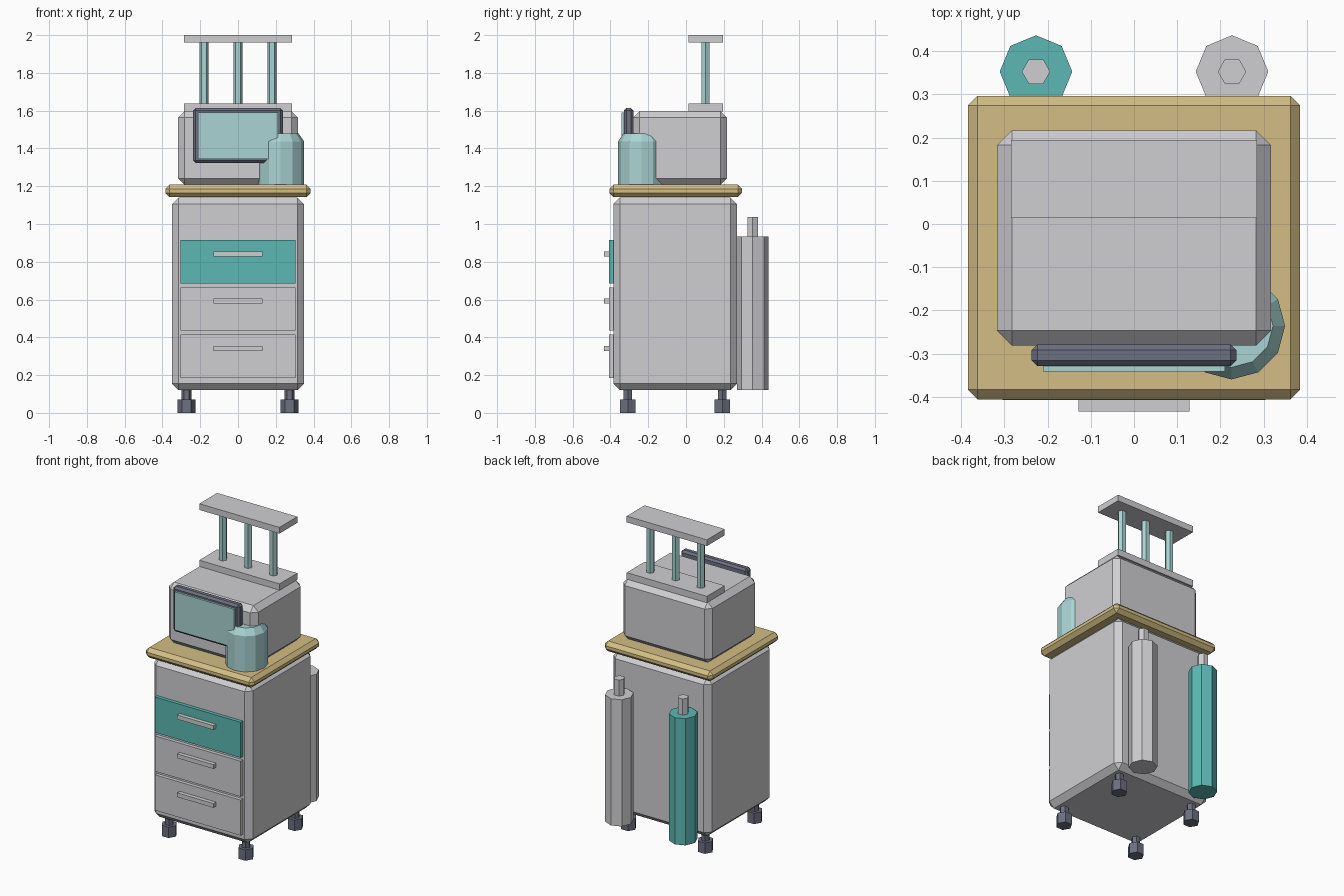
import bpy
import bmesh
from math import pi
from mathutils import Matrix, Vector

cube = bpy.data.objects.get("Cube")
if cube:
    bpy.data.objects.remove(cube, do_unlink=True)


def material(name, rgb):
    """Flat material from 0-255 display values, converted to linear."""
    lin = [((c / 255 + 0.055) / 1.055) ** 2.4 for c in rgb] + [1.0]
    m = bpy.data.materials.new(name)
    m.use_nodes = True
    m.diffuse_color = lin
    m.node_tree.nodes["Principled BSDF"].inputs["Base Color"].default_value = lin
    return m


GREY = material("light_grey", (207, 207, 210))
TEAL = material("teal", (92, 185, 180))
PALE = material("pale_teal", (170, 212, 212))
TAN = material("tan", (211, 190, 133))
DARK = material("dark_grey", (108, 112, 128))


def finish(name, bm, mat):
    me = bpy.data.meshes.new(name)
    bm.to_mesh(me)
    bm.free()
    me.materials.append(mat)
    ob = bpy.data.objects.new(name, me)
    bpy.context.collection.objects.link(ob)
    return ob


def box(name, mat, x, y, z, bevel=0):
    """Box from (min, max) ranges, with an optional one-step chamfer."""
    bm = bmesh.new()
    size = [r[1] - r[0] for r in (x, y, z)]
    mid = Vector([(r[0] + r[1]) / 2 for r in (x, y, z)])
    bmesh.ops.create_cube(bm, size=1, matrix=Matrix.Translation(mid) @ Matrix.Diagonal((*size, 1)))
    if bevel:
        bmesh.ops.bevel(bm, geom=bm.edges[:], offset=bevel, segments=1,
                        affect='EDGES', clamp_overlap=True)
    return finish(name, bm, mat)


def prism(name, mat, sides, r, x, y, z, r_top=None):
    """Upright prism or frustum with a corner facing +x."""
    bm = bmesh.new()
    move = Matrix.Translation((x, y, (z[0] + z[1]) / 2))
    bmesh.ops.create_cone(bm, cap_ends=True, segments=sides, radius1=r,
                          radius2=r if r_top is None else r_top, depth=z[1] - z[0],
                          matrix=move @ Matrix.Rotation(pi / 2, 4, 'Z'))
    return finish(name, bm, mat)


# Cabinet and worktop
box("cabinet_body", GREY, (-.35, .35), (-.385, .27), (.12, 1.14), .035)
box("worktop", TAN, (-.385, .385), (-.406, .297), (1.142, 1.208), .023)

# Drawers with bar handles
for i, (label, mat) in enumerate((("bottom", GREY), ("middle", GREY), ("top", TEAL))):
    zc = .3 + .25 * i
    box(label + "_drawer", mat, (-.305, .305), (-.408, -.38), (zc - .114, zc + .114))
    box(label + "_handle", GREY, (-.129, .129), (-.434, -.405), (zc + .028, zc + .055))

# Casters
for side, x in (("right", -.273), ("left", .273)):
    for end, y in (("front", -.308), ("back", .192)):
        prism(f"{end}_{side}_wheel", DARK, 6, .048, x, y, (0, .07))
        prism(f"{end}_{side}_stem", DARK, 6, .026, x, y, (.07, .125))

# Gas tanks standing at the back
for side, x, mat in (("right", -.227, TEAL), ("left", .227, GREY)):
    prism(side + "_tank", mat, 8, .084, x, .353, (.12, .934))
    prism(side + "_tank_valve", GREY, 6, .033, x, .353, (.934, 1.037))

# Machine housing with its tube rack
box("housing", GREY, (-.317, .317), (-.281, .217), (1.207, 1.597), .034)
box("rack_base", GREY, (-.285, .285), (.014, .195), (1.595, 1.637))
box("rack_top", GREY, (-.285, .285), (.014, .195), (1.96, 2.0))
for label, x in (("right", -.18), ("middle", 0), ("left", .18)):
    prism(label + "_tube", PALE, 6, .025, x, .104, (1.637, 1.96))

# Display
box("display_frame", DARK, (-.237, .237), (-.329, -.279), (1.323, 1.614), .013)
box("display_screen", PALE, (-.211, .211), (-.342, -.325), (1.344, 1.59))

# Canister: twelve-sided body with a sloped shoulder
prism("canister", PALE, 12, .124, .226, -.236, (1.206, 1.437))
prism("canister_shoulder", PALE, 12, .124, .226, -.236, (1.437, 1.478), .096)
